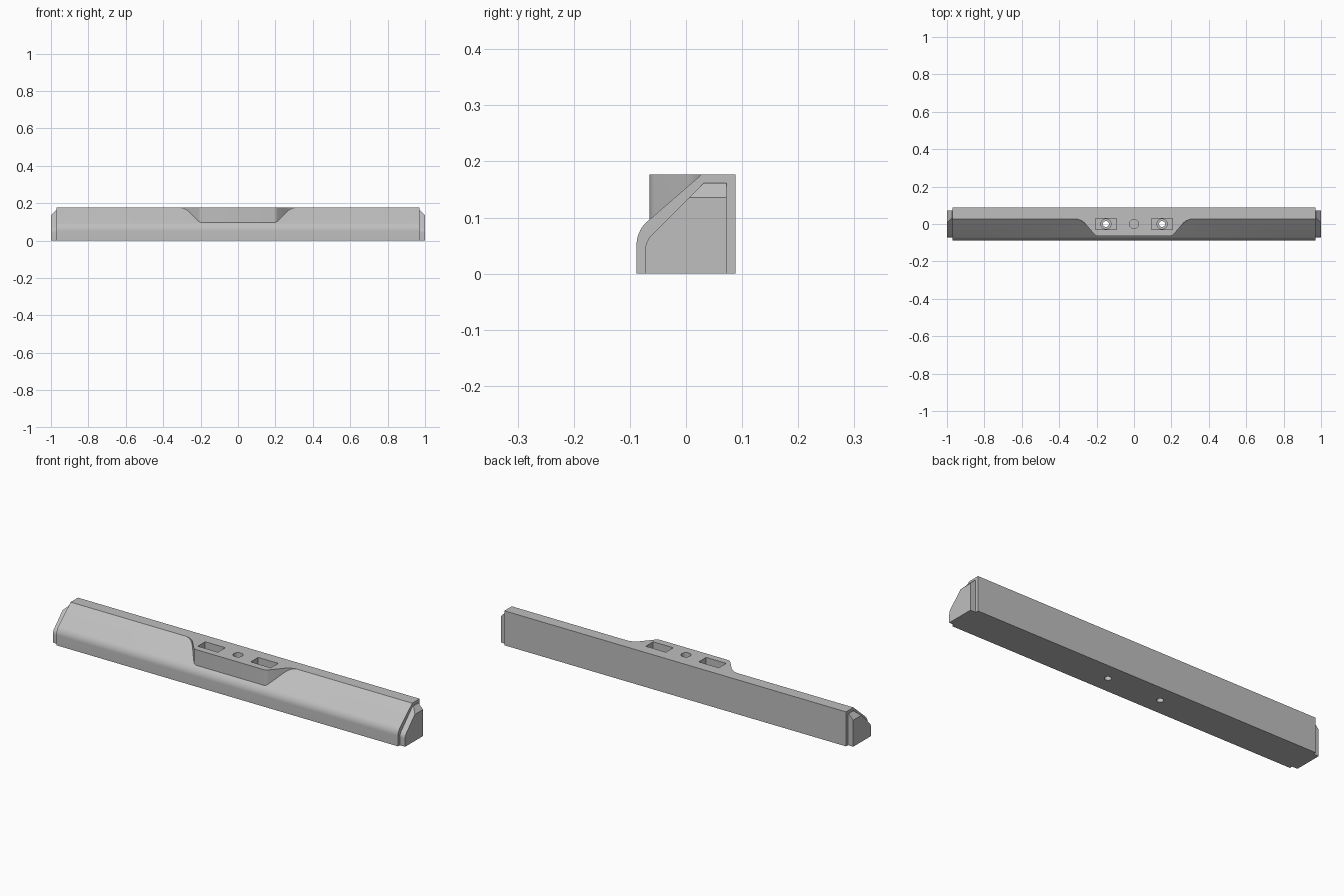
import bpy, bmesh, math
from mathutils import Vector

if "Cube" in bpy.data.objects:
    bpy.data.objects.remove(bpy.data.objects["Cube"])

grey = bpy.data.materials.new("light grey")
grey.diffuse_color = (0.52, 0.52, 0.52, 1)
grey.use_nodes = True
grey.node_tree.nodes["Principled BSDF"].inputs["Base Color"].default_value = grey.diffuse_color


def prism(name, pts, lo, hi, axis, chamfer=None):
    """Extrude a closed outline along x (outline in y,z) or z (outline in x,y)."""
    place = (lambda p, t: (t, p[0], p[1])) if axis == 'x' else (lambda p, t: (p[0], p[1], t))
    bm = bmesh.new()
    a = [bm.verts.new(place(p, lo)) for p in pts]
    b = [bm.verts.new(place(p, hi)) for p in pts]
    n = len(pts)
    bm.faces.new(a)
    bm.faces.new(b)
    for i in range(n):
        j = (i + 1) % n
        bm.faces.new((a[i], a[j], b[j], b[i]))
    if chamfer:
        co, no = chamfer
        bmesh.ops.bisect_plane(bm, geom=bm.verts[:] + bm.edges[:] + bm.faces[:],
                               plane_co=co, plane_no=no, clear_outer=True)
        bmesh.ops.holes_fill(bm, edges=[e for e in bm.edges if e.is_boundary])
    bmesh.ops.recalc_face_normals(bm, faces=bm.faces[:])
    me = bpy.data.meshes.new(name)
    bm.to_mesh(me)
    bm.free()
    me.materials.append(grey)
    ob = bpy.data.objects.new(name, me)
    bpy.context.collection.objects.link(ob)
    return ob


def arc(cx, cy, r, a0, a1, n):
    return [(cx + r * math.cos(math.radians(a0 + (a1 - a0) * i / n)),
             cy + r * math.sin(math.radians(a0 + (a1 - a0) * i / n))) for i in range(n + 1)]


def circle(cx, cy, r, n=32):
    return arc(cx, cy, r, 0, 360, n)[:-1]


def combine(target, other, op):
    """Apply a boolean and discard the helper."""
    mod = target.modifiers.new(op, 'BOOLEAN')
    mod.object, mod.operation, mod.solver = other, op, 'EXACT'
    bpy.context.view_layer.objects.active = target
    bpy.ops.object.modifier_apply(modifier=mod.name)
    bpy.data.objects.remove(other)


def smooth(ob):
    bpy.ops.object.select_all(action='DESELECT')
    ob.select_set(True)
    bpy.context.view_layer.objects.active = ob
    bpy.ops.object.shade_smooth_by_angle(angle=math.radians(30))


TOP, HALF, END = 0.177, 0.088, 0.97

# Main bar: sloped front with a rounded lower shoulder
r = 0.055
body = prism("main_bar", [(HALF, 0), (HALF, TOP), (0.028, TOP)]
             + arc(-HALF + r, 0.0515, r, 135, 180, 8) + [(-HALF, 0)], -END, END, 'x')

# Central mounting block, flared into the slope on both sides
half = (arc(0.19, -0.035, 0.03, -90, -45, 4)
        + arc(0.32, -0.052, 0.08, 135, 90, 8) + [(0.32, 0.06)])
block = prism("mounting_block", half + [(-x, y) for x, y in reversed(half)], 0.04, TOP, 'z')
combine(body, block, 'UNION')

# Pockets with counterbored through holes, and the blind centre hole
for s in (-1, 1):
    x = 0.15 * s
    rect = [(x - 0.057, -0.03), (x + 0.057, -0.03), (x + 0.057, 0.03), (x - 0.057, 0.03)]
    combine(body, prism("pocket", rect, 0.125, 0.25, 'z'), 'DIFFERENCE')
    combine(body, prism("counterbore", circle(x, 0, 0.027), 0.06, 0.15, 'z'), 'DIFFERENCE')
    combine(body, prism("through_hole", circle(x, 0, 0.016), -0.05, 0.1, 'z'), 'DIFFERENCE')
combine(body, prism("centre_hole", circle(0, 0, 0.024), 0.12, 0.25, 'z'), 'DIFFERENCE')
smooth(body)

# Inset end caps with a chamfered top edge
r = 0.04
cap_profile = ([(0.072, 0), (0.072, 0.162), (0.032, 0.162)]
               + arc(-0.073 + r, 0.0405, r, 135, 180, 8) + [(-0.073, 0)])
for side, s in (("left", -1), ("right", 1)):
    cap = prism(side + "_end_cap", cap_profile, s * END, s * 1.0, 'x',
                (Vector((s, 0, 0.136)), Vector((s, 0, 1))))
    smooth(cap)
